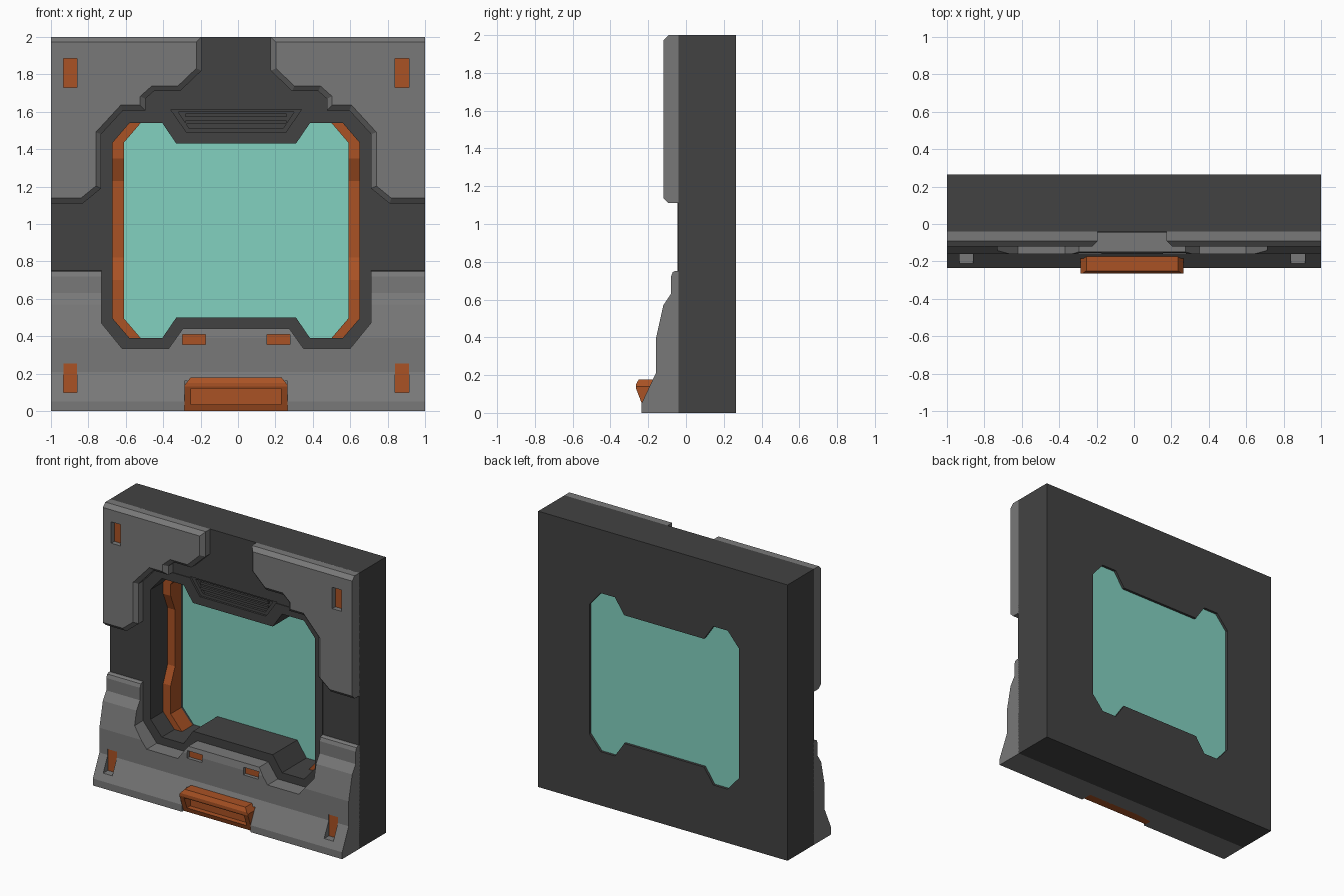
import bpy, bmesh

if "Cube" in bpy.data.objects:
    bpy.data.objects.remove(bpy.data.objects["Cube"])

CX = -0.01  # centre line of the window details


def material(name, rgb):
    m = bpy.data.materials.new(name)
    m.diffuse_color = (*rgb, 1)
    m.use_nodes = True
    m.node_tree.nodes["Principled BSDF"].inputs["Base Color"].default_value = m.diffuse_color
    return m


DARK = material("dark_metal", (0.055, 0.055, 0.055))
GREY = material("grey_panel", (0.19, 0.19, 0.19))
ORANGE = material("orange_trim", (0.40, 0.085, 0.018))
TEAL = material("teal_glass", (0.225, 0.64, 0.53))


def prism(name, pts, a, b, mat=None, axis='Y', chamfer=0):
    """Extrude a profile: axis Y takes (x, z) points, axis X takes (y, z) points."""
    bm = bmesh.new()
    rings = []
    for d in (a, b):
        rings.append([bm.verts.new((p, d, q) if axis == 'Y' else (d, p, q)) for p, q in pts])
    n = len(pts)
    front = bm.faces.new(rings[0])
    bm.faces.new(rings[1][::-1])
    for i in range(n):
        j = (i + 1) % n
        bm.faces.new((rings[0][i], rings[1][i], rings[1][j], rings[0][j]))
    bmesh.ops.recalc_face_normals(bm, faces=bm.faces)
    if chamfer:  # chamfer the front rim, except along the wall's outer sides
        rim = [e for e in front.edges if not all(abs(v.co.x) > 0.999 for v in e.verts)]
        bmesh.ops.bevel(bm, geom=rim, offset=chamfer, segments=1, affect='EDGES')
    me = bpy.data.meshes.new(name)
    bm.to_mesh(me)
    bm.free()
    ob = bpy.data.objects.new(name, me)
    if mat:
        me.materials.append(mat)
    bpy.context.collection.objects.link(ob)
    return ob


def box(name, x0, x1, y0, y1, z0, z1, mat=None):
    return prism(name, [(x0, z0), (x1, z0), (x1, z1), (x0, z1)], y0, y1, mat)


def cut(ob, cutter):
    cutter.hide_render = True
    m = ob.modifiers.new("cut", 'BOOLEAN')
    m.operation = 'DIFFERENCE'
    m.solver = 'EXACT'
    m.object = cutter
    bpy.context.view_layer.objects.active = ob
    bpy.ops.object.modifier_apply(modifier=m.name)
    bpy.data.objects.remove(cutter)


def mirrored(half):
    """Full outline from the right half, listed bottom to top."""
    return [(CX + u, z) for u, z in half] + [(CX - u, z) for u, z in reversed(half)]


def opening(w):
    return mirrored([(0.32, 0.5), (0.395, 0.39), (w - 0.09, 0.39), (w, 0.495),
                     (w, 1.435), (w - 0.09, 1.54), (0.395, 1.54), (0.32, 1.43)])


WIDE, NARROW = opening(0.66), opening(0.60)
RIM = mirrored([(0.285, 0.44), (0.36, 0.335), (0.61, 0.335), (0.72, 0.47),
                (0.72, 1.48), (0.605, 1.605)])

# Wall body and window frame
wall = box("wall_body", -1, 1, -0.04, 0.265, 0, 2, DARK)
cut(wall, prism("cutter", WIDE, -0.5, 0.22))
cut(wall, prism("cutter", NARROW, -0.5, 0.5))
frame = prism("window_frame", RIM, -0.045, -0.02, DARK)
cut(frame, prism("cutter", WIDE, -0.5, 0.5))

# Stepped grille recess above the window
for ob in (wall, frame):
    cut(ob, prism("cutter", mirrored([(0.265, 1.49), (0.35, 1.612)]), -0.5, -0.03))
    cut(ob, prism("cutter", mirrored([(0.25, 1.51), (0.31, 1.60)]), -0.5, -0.012))
for i, z in enumerate((1.535, 1.573)):
    box("grille_slat_%d" % i, CX - 0.27, CX + 0.27, -0.03, -0.005, z, z + 0.018, DARK)

# Glass
prism("window_glass", NARROW, 0.235, 0.247, TEAL)

# Lower skirt, cut around the window
skirt = prism("lower_skirt", [(-0.03, 0), (-0.235, 0), (-0.235, 0.05), (-0.16, 0.21),
                              (-0.16, 0.39), (-0.12, 0.57), (-0.08, 0.63), (-0.08, 0.72),
                              (-0.07, 0.745), (-0.055, 0.752), (-0.03, 0.752)],
              -1, 1, GREY, 'X')
cut(skirt, prism("cutter", RIM, -0.5, 0.2))
cut(skirt, box("cutter", CX - 0.275, CX + 0.275, -0.5, -0.165, -0.1, 0.16))


def lamp(panel, name, x0, x1, z0, z1, depth):
    """Slot in a panel with an orange plate at its bottom."""
    cut(panel, box("cutter", x0, x1, -0.5, depth, z0, z1))
    box(name, x0, x1, depth - 0.004, depth + 0.004, z0, z1, ORANGE)


for s, side in ((-1, "left"), (1, "right")):
    # Upper corner panel
    pts = [(CX + s * u, z) for u, z in [
        (0.185, 2), (0.185, 1.82), (0.30, 1.71), (0.44, 1.71), (0.485, 1.67), (0.485, 1.607),
        (0.605, 1.607), (0.722, 1.48), (0.722, 1.19), (0.82, 1.11)]]
    panel = prism("upper_panel_" + side, pts + [(s, 1.11), (s, 2)], -0.12, -0.035,
                  GREY, chamfer=0.028)

    # Orange lamps
    x0, x1 = sorted((CX + s * 0.85, CX + s * 0.923))
    lamp(panel, "upper_lamp_" + side, x0, x1, 1.73, 1.885, -0.08)
    lamp(skirt, "lower_lamp_" + side, x0, x1, 0.098, 0.253, -0.155)
    x0, x1 = sorted((CX + s * 0.165, CX + s * 0.287))
    lamp(skirt, "sill_lamp_" + side, x0, x1, 0.357, 0.41, -0.13)

    # Orange inner jamb with a recessed middle
    jamb = prism("window_jamb_" + side, [(CX + s * u, z) for u, z in [
        (0.66, 0.495), (0.66, 1.435), (0.57, 1.54), (0.51, 1.54), (0.60, 1.435),
        (0.60, 0.495), (0.51, 0.39), (0.57, 0.39)]], 0.10, 0.225, ORANGE)
    cut(jamb, prism("cutter", [(0.05, 0.58), (0.15, 0.82), (0.15, 1.23), (0.05, 1.47)],
                    -1, 1, axis='X'))

# Orange hood at the foot of the skirt
hood = prism("foot_hood", [(-0.15, 0), (-0.215, 0), (-0.265, 0.13), (-0.265, 0.15),
                           (-0.25, 0.178), (-0.15, 0.178)], CX - 0.275, CX + 0.275, ORANGE, 'X')
for s in (-1, 1):
    cut(hood, prism("cutter", [(CX + s * 0.235, 0.19), (CX + s * 0.29, 0.19),
                               (CX + s * 0.29, 0.12)], -0.5, 0))
cut(hood, box("cutter", CX - 0.24, CX + 0.24, -0.5, -0.19, 0.035, 0.12))
